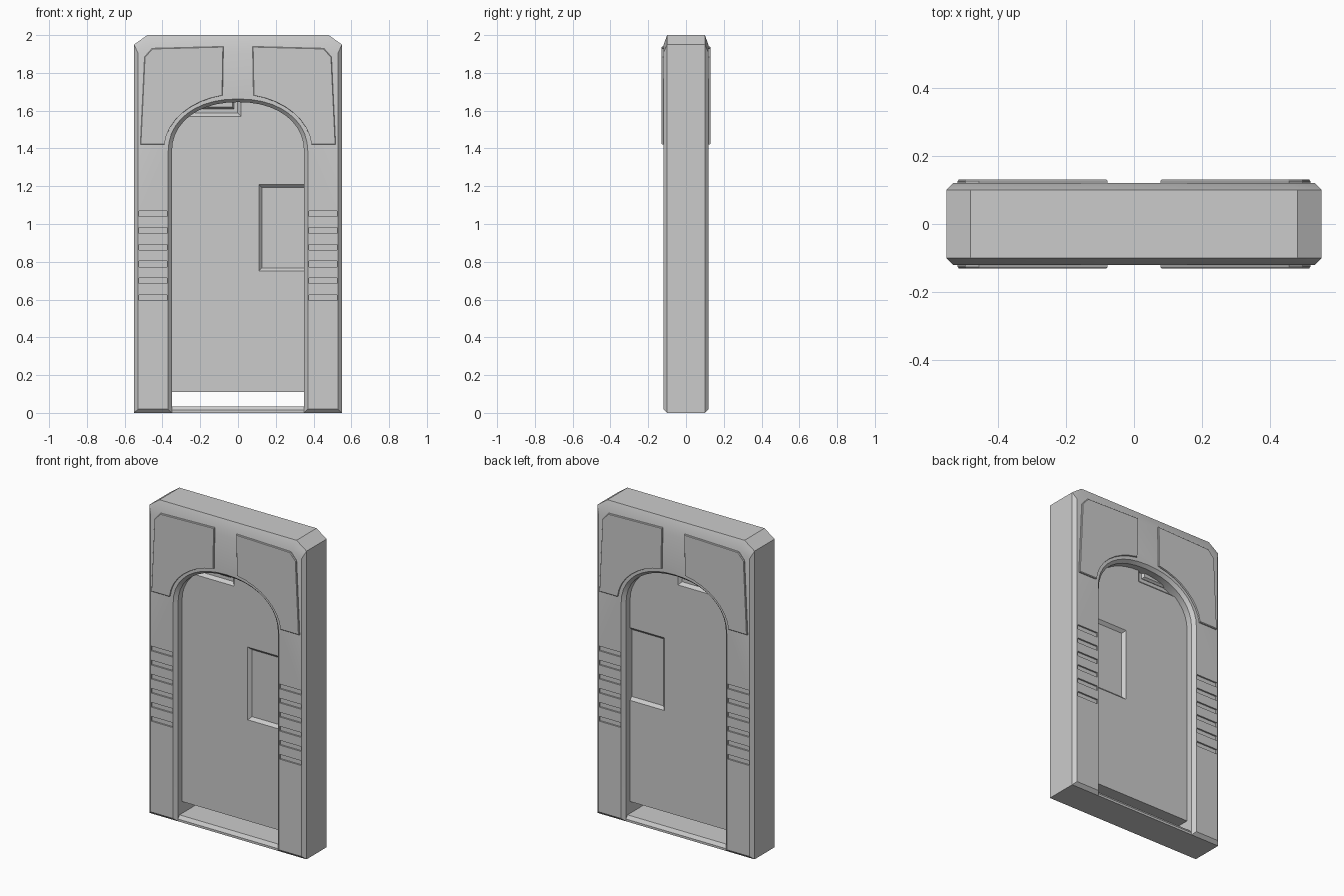
import bpy, bmesh, math

cube = bpy.data.objects.get("Cube")
if cube:
    bpy.data.objects.remove(cube, do_unlink=True)

grey = bpy.data.materials.new("plain grey metal")
grey.use_nodes = True
COLOUR = (0.6, 0.6, 0.6, 1)
grey.diffuse_color = COLOUR
grey.node_tree.nodes["Principled BSDF"].inputs["Base Color"].default_value = COLOUR


def make_object(name, bm):
    bmesh.ops.recalc_face_normals(bm, faces=bm.faces)
    mesh = bpy.data.meshes.new(name)
    bm.to_mesh(mesh)
    bm.free()
    obj = bpy.data.objects.new(name, mesh)
    mesh.materials.append(grey)
    bpy.context.collection.objects.link(obj)
    return obj


def activate(obj):
    bpy.ops.object.select_all(action='DESELECT')
    obj.select_set(True)
    bpy.context.view_layer.objects.active = obj


def smooth(obj, angle=35):
    activate(obj)
    bpy.ops.object.shade_smooth_by_angle(angle=math.radians(angle))


def loft(bm, sections):
    """Join outlines [(y, [(x, z), ...]), ...] with quads and cap both ends."""
    rings = [[bm.verts.new((x, y, z)) for x, z in pts] for y, pts in sections]
    for a, b in zip(rings, rings[1:]):
        for i in range(len(a)):
            j = (i + 1) % len(a)
            bm.faces.new((a[i], a[j], b[j], b[i]))
    bm.faces.new(rings[0])
    bm.faces.new(rings[-1])


def rect(x0, x1, z0, z1, inset=0):
    x0, x1, z0, z1 = x0 + inset, x1 - inset, z0 + inset, z1 - inset
    return [(x0, z0), (x1, z0), (x1, z1), (x0, z1)]


def cut(obj, bm):
    cutter = make_object("cutter", bm)
    cutter.hide_render = True
    mod = obj.modifiers.new("cut", 'BOOLEAN')
    mod.operation, mod.solver, mod.object = 'DIFFERENCE', 'EXACT', cutter
    activate(obj)
    bpy.ops.object.modifier_apply(modifier=mod.name)
    bpy.data.objects.remove(cutter, do_unlink=True)


def arch(width, spring, top, steps=20):
    """Rounded arch from the right spring point to the left one."""
    pts = []
    for i in range(steps + 1):
        a = math.pi * i / steps
        c, s = math.cos(a), math.sin(a)
        x = math.copysign(abs(c) ** 0.92, c) * width
        pts.append((x, spring + (top - spring) * max(s, 0) ** 0.92))
    return pts


def portal(half, top, corner_x, corner_z, base, width, crown):
    outer = [(-half, base), (-half, corner_z), (-corner_x, top),
             (corner_x, top), (half, corner_z), (half, base)]
    return outer + [(width, base)] + arch(width, 1.38, crown) + [(-width, base)]


# Door frame: chamfered arch-shaped body
body = portal(0.55, 2.0, 0.48, 1.95, 0, 0.35, 1.645)
face = portal(0.53, 1.945, 0.465, 1.905, 0.02, 0.37, 1.662)
bm = bmesh.new()
loft(bm, [(-0.12, face), (-0.1, body), (0.1, body), (0.12, face)])
frame = make_object("door_frame", bm)

# Grip slots in both faces of both pillars
bm = bmesh.new()
for side in (-1, 1):
    for y in (-0.12, 0.12):
        for i in range(6):
            z = 0.61 + i * 0.089
            slot = rect(side * 0.45 - 0.074, side * 0.45 + 0.074, z - 0.015, z + 0.015)
            loft(bm, [(y - 0.01, slot), (y + 0.01, slot)])
cut(frame, bm)
smooth(frame)

# Sliding door, raised a little above the sill
bm = bmesh.new()
panel = rect(-0.38, 0.38, 0.11, 1.75)
loft(bm, [(-0.06, panel), (0.06, panel)])
door = make_object("sliding_door", bm)

# Recessed panels on both faces of the door
bm = bmesh.new()
for s in (-1, 1):
    for area in ((0.11, 0.48, 0.75, 1.21), (-0.3, 0.015, 1.57, 1.85)):
        wide, narrow = rect(*area), rect(*area, 0.018)
        loft(bm, [(s * 0.08, wide), (s * 0.06, wide), (s * 0.042, narrow)])
cut(door, bm)

# Lock block inside the upper recess
bm = bmesh.new()
block = (-0.28, -0.02, 1.61, 1.72)
loft(bm, [(-0.058, rect(*block, 0.01)), (-0.045, rect(*block)),
          (0.045, rect(*block)), (0.058, rect(*block, 0.01))])
make_object("lock_block", bm)

# Sill between the pillars
bm = bmesh.new()
profile = [(-0.1, 0), (-0.1, 0.014), (-0.085, 0.035),
           (0.085, 0.035), (0.1, 0.014), (0.1, 0)]
ends = [[bm.verts.new((x, y, z)) for y, z in profile] for x in (-0.36, 0.36)]
for i in range(len(profile)):
    j = (i + 1) % len(profile)
    bm.faces.new((ends[0][i], ends[0][j], ends[1][j], ends[1][i]))
for end in ends:
    bm.faces.new(end)
make_object("sill", bm)

# Raised armour plates around the arch, front and back
curve = []
for i in range(9):
    a = math.radians(5 + 73 * i / 8)
    curve.append((0.392 * math.cos(a), 1.395 + 0.292 * math.sin(a)))
outline = [(0.077, 1.94), (0.455, 1.93), (0.495, 1.885), (0.517, 1.42)] + curve
for side, side_name in ((1, "left"), (-1, "right")):
    for s, face_name in ((-1, "front"), (1, "back")):
        pts = [(side * x, z) for x, z in outline]
        cx, cz = side * 0.3, 1.7
        inner = [(cx + (x - cx) * 0.985, cz + (z - cz) * 0.985) for x, z in pts]
        bm = bmesh.new()
        loft(bm, [(s * 0.1, pts), (s * 0.126, pts), (s * 0.13, inner)])
        make_object(f"{face_name}_{side_name}_plate", bm)
